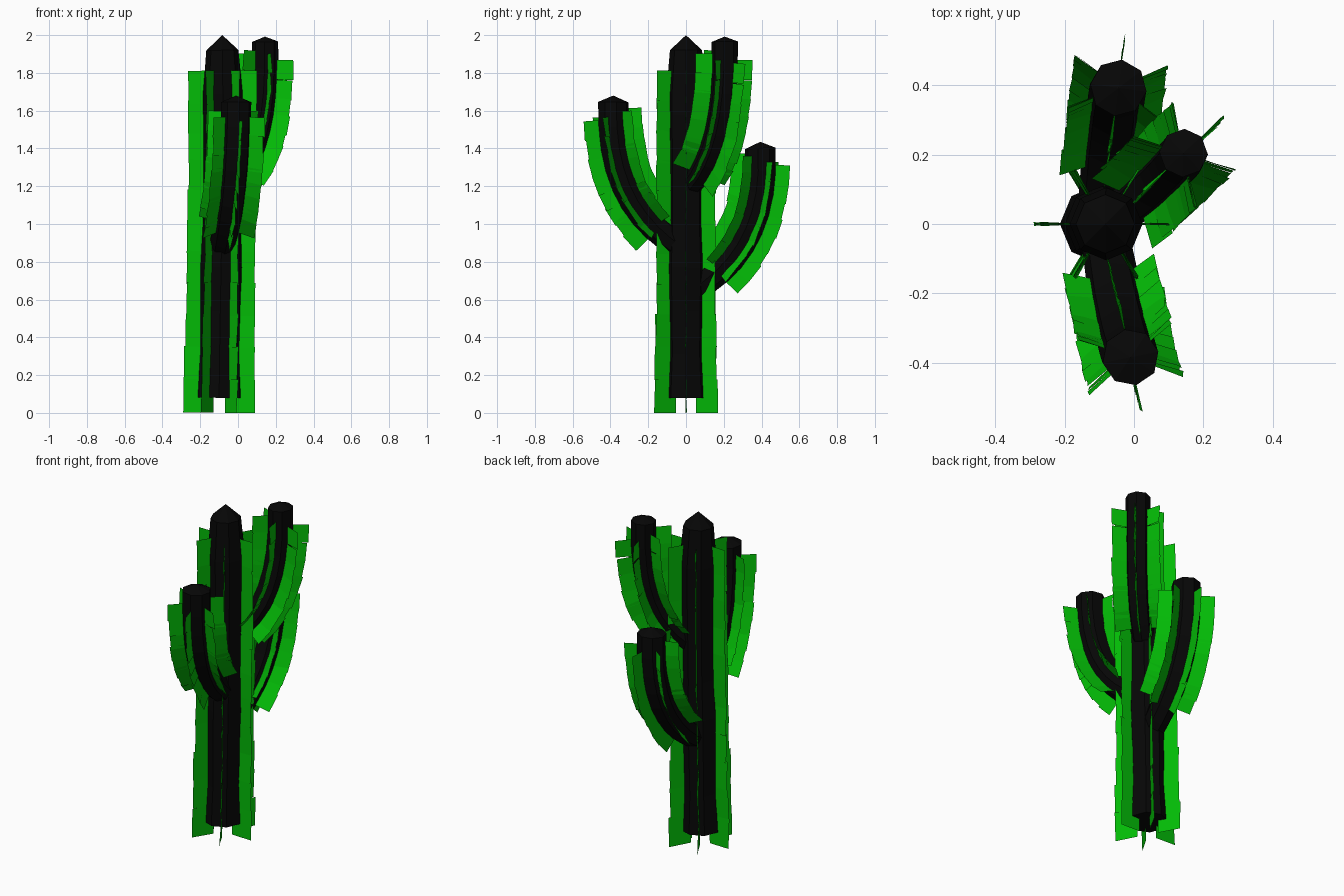
import bpy, bmesh, math, random
from mathutils import Vector

if "Cube" in bpy.data.objects:
    bpy.data.objects.remove(bpy.data.objects["Cube"])

random.seed(4)


def material(name, colour):
    m = bpy.data.materials.new(name)
    m.diffuse_color = colour
    m.use_nodes = True
    m.node_tree.nodes["Principled BSDF"].inputs["Base Color"].default_value = m.diffuse_color
    return m


BODY = material("dark_body", (0.002, 0.002, 0.002, 1))
GREEN = material("green_ribs", (0.001, 0.5, 0.002, 1))
SIDES = 8


def finish(bm, name, mat):
    mesh = bpy.data.meshes.new(name)
    bm.to_mesh(mesh)
    bm.free()
    mesh.materials.append(mat)
    ob = bpy.data.objects.new(name, mesh)
    bpy.context.collection.objects.link(ob)
    return ob


def bezier(p, t):
    u = 1 - t
    return p[0]*u**3 + p[1]*3*u*u*t + p[2]*3*u*t*t + p[3]*t**3


def frame(p, t, side):
    """Position, tangent and outward normal on the path."""
    e = 1e-3
    a, b = max(t - e, 0), min(t + e, 1)
    tan = (bezier(p, b) - bezier(p, a)).normalized()
    return bezier(p, t), tan, side.cross(tan).normalized()


def stem(name, path, side, radii, rings, tip):
    """Faceted tube along the path with a pointed cap."""
    bm = bmesh.new()
    loops = []
    for i in range(rings + 1):
        t = i / rings
        c, tan, out = frame(path, t, side)
        k = t * (len(radii) - 1)
        j = min(int(k), len(radii) - 2)
        r = radii[j] + (radii[j + 1] - radii[j]) * (k - j)
        loops.append([bm.verts.new(c + r * (out * math.cos(a) + side * math.sin(a)))
                      for a in (2 * math.pi * s / SIDES for s in range(SIDES))])
    for lo, hi in zip(loops, loops[1:]):
        for s in range(SIDES):
            n = (s + 1) % SIDES
            bm.faces.new((lo[s], lo[n], hi[n], hi[s]))
    apex = bm.verts.new(path[3] + Vector((0, 0, tip)))
    for s in range(SIDES):
        bm.faces.new((loops[-1][s], loops[-1][(s + 1) % SIDES], apex))
    bm.faces.new(loops[0][::-1])
    return finish(bm, name, BODY)


def ribs(name, path, side, t0, t1, count, inner, outer, length, shift=0.0, flare=0.0):
    """Six rows of thin cards standing radially off the stem."""
    bm = bmesh.new()
    for row in range(6):
        a = row * math.pi / 3
        for i in range(count):
            t = t0 + (t1 - t0) * (i + 0.5) / count - shift * math.cos(a)
            c, tan, out = frame(path, t, side)
            d = out * math.cos(a) + side * math.sin(a)
            tilt = tan.cross(d) * random.uniform(-0.006, 0.006)
            o = outer + random.uniform(-0.004, 0.004) + flare * max(0, 1 - i / 3)
            h = tan * length / 2
            bm.faces.new([bm.verts.new(v) for v in (
                c + d * inner - h, c + d * o - h + tilt,
                c + d * o + h - tilt, c + d * inner + h)])
    return finish(bm, name, GREEN)


# Trunk, with ribs reaching the ground
path = [Vector(v) for v in ((-0.1, 0, 0.08), (-0.095, 0, 0.7), (-0.072, 0, 1.3), (-0.083, 0, 1.92))]
side = Vector((0, 1, 0))
stem("trunk", path, side, (0.114, 0.102, 0.105, 0.11, 0.1, 0.1, 0.103, 0.105, 0.085), 16, 0.08)
ground = [path[0] - Vector((0, 0, 0.08)), path[1], path[2], path[3]]
ribs("trunk_ribs", ground, side, 0.0, 0.937, 11, 0.06, 0.18, 0.176, flare=0.012)

# Arms: root, two bends and top, then rib start, rib count and radius
ARMS = {
    "front_arm": (((-0.085, -0.02, 0.87), (-0.05, -0.26, 1.03), (-0.01, -0.393, 1.24), (-0.01, -0.385, 1.645)),
                  0.24, 8, 0.082, 0.158, 0.035),
    "back_arm": (((-0.095, 0.02, 0.64), (-0.065, 0.27, 0.79), (-0.045, 0.412, 1.02), (-0.045, 0.393, 1.4)),
                 0.25, 8, 0.082, 0.155, 0.035),
    "right_arm": (((-0.08, 0.0, 1.18), (0.075, 0.12, 1.3), (0.155, 0.21, 1.5), (0.143, 0.205, 1.965)),
                  0.23, 8, 0.07, 0.155, 0.027),
}
for name, (pts, start, count, radius, fin, tip) in ARMS.items():
    path = [Vector(v) for v in pts]
    d = path[3] - path[0]
    side = Vector((-d.y, d.x, 0)).normalized()
    stem(name, path, side, (radius * 0.85, radius * 0.97, radius, radius), 9, tip)
    ribs(name + "_ribs", path, side, start, 0.945, count, 0.03, fin, 0.105, shift=0.025)
